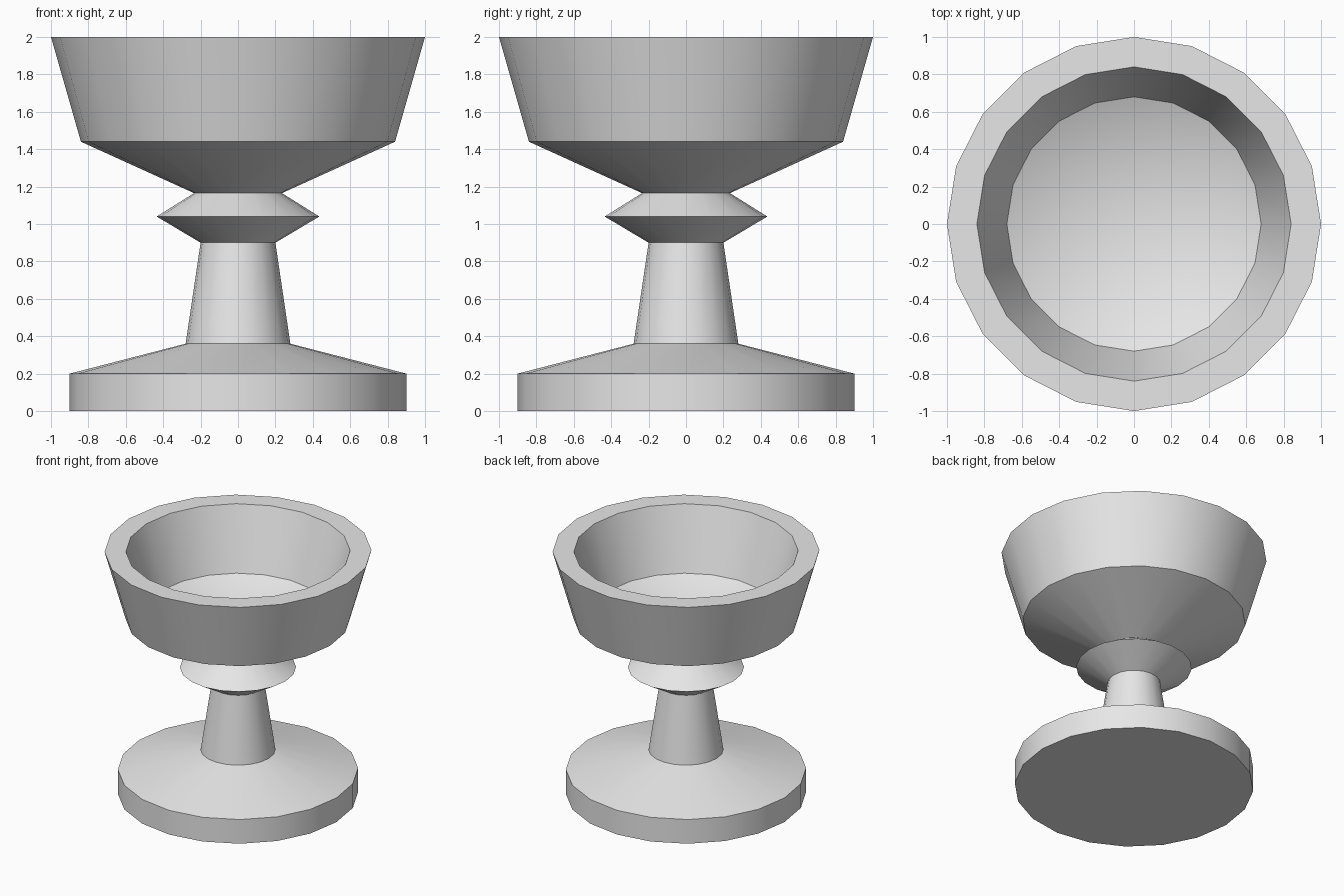
import bpy
import bmesh
from math import cos, sin, tau, radians

SIDES = 20

cube = bpy.data.objects.get("Cube")
if cube:
    bpy.data.objects.remove(cube, do_unlink=True)

stone = bpy.data.materials.new("light_grey")
stone.use_nodes = True
grey = (0.8, 0.8, 0.8, 1)
stone.diffuse_color = grey
stone.node_tree.nodes["Principled BSDF"].inputs["Base Color"].default_value = grey


def lathe(name, profile):
    """Turn a (radius, height) profile, listed so that faces point outward."""
    bm = bmesh.new()
    rings = []
    for r, z in profile:
        count = SIDES if r > 0 else 1
        rings.append([bm.verts.new((r * cos(tau * i / SIDES), r * sin(tau * i / SIDES), z))
                      for i in range(count)])
    for low, high in zip(rings, rings[1:]):
        for i in range(SIDES):
            j = (i + 1) % SIDES
            if len(low) == 1:
                bm.faces.new((low[0], high[j], high[i]))
            elif len(high) == 1:
                bm.faces.new((low[i], low[j], high[0]))
            else:
                bm.faces.new((low[i], low[j], high[j], high[i]))
    mesh = bpy.data.meshes.new(name)
    bm.to_mesh(mesh)
    bm.free()
    mesh.materials.append(stone)
    obj = bpy.data.objects.new(name, mesh)
    bpy.context.collection.objects.link(obj)
    bpy.ops.object.select_all(action="DESELECT")
    obj.select_set(True)
    bpy.context.view_layer.objects.active = obj
    bpy.ops.object.shade_smooth_by_angle(angle=radians(30))


# Foot: flat underside, upright edge, shallow cone
lathe("foot", [(0, 0), (0.9, 0), (0.9, 0.2), (0.28, 0.36)])

# Tapered stem
lathe("stem", [(0.28, 0.36), (0.2, 0.9)])

# Pointed collar between stem and bowl
lathe("collar", [(0.2, 0.9), (0.435, 1.04), (0.235, 1.165)])

# Bowl: underside, outer wall, rim, inner wall, conical floor
lathe("bowl", [(0.235, 1.165), (0.84, 1.44), (1, 2), (0.84, 2), (0.68, 1.5), (0, 1.19)])
